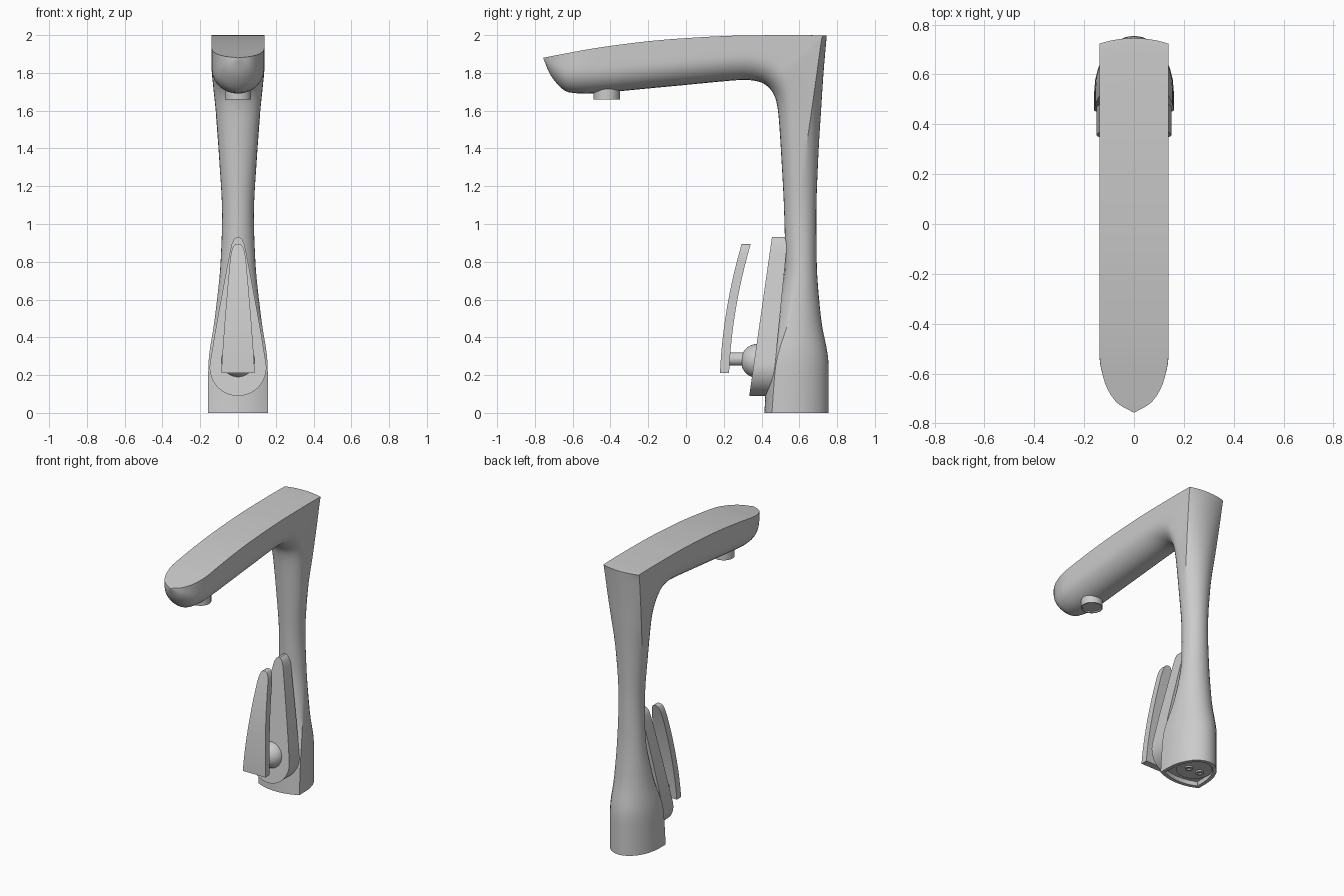
import bpy, bmesh, math
from mathutils import Vector

if "Cube" in bpy.data.objects:
    bpy.data.objects.remove(bpy.data.objects["Cube"])


def loft(name, rings, hollow_base=False):
    """Skin closed rings of equal length and cap both ends."""
    bm = bmesh.new()
    vs = [[bm.verts.new(p) for p in r] for r in rings]
    n = len(rings[0])
    for a, b in zip(vs, vs[1:]):
        for i in range(n):
            j = (i + 1) % n
            bm.faces.new((a[i], a[j], b[j], b[i]))
    base = bm.faces.new(vs[0])
    bm.faces.new(vs[-1])
    bmesh.ops.recalc_face_normals(bm, faces=bm.faces)
    if hollow_base:
        bmesh.ops.inset_region(bm, faces=[base], thickness=0.025)
        bmesh.ops.inset_region(bm, faces=[base], thickness=0.002, depth=-0.03)
    me = bpy.data.meshes.new(name)
    bm.to_mesh(me)
    bm.free()
    ob = bpy.data.objects.new(name, me)
    bpy.context.collection.objects.link(ob)
    return ob


def lathe(name, origin, axis, profile, n=40):
    """Turned part: profile of (radius, distance along axis)."""
    o, ax = Vector(origin), Vector(axis)
    u = Vector((1, 0, 0))
    v = ax.cross(u)
    return loft(name, [[o + ax * d + (u * math.cos(t) + v * math.sin(t)) * r
                        for t in (2 * math.pi * i / n for i in range(n))]
                       for r, d in profile])


def slab(name, rows, front, back):
    """Upright plate from (z, half width) rows."""
    return loft(name, [[(-w, front(z), z), (w, front(z), z),
                        (w, back(z), z), (-w, back(z), z)] for z, w in rows])


def smooth_keys(keys, sub):
    """Monotone cubic interpolation of key rows (keeps corners sharp)."""
    def slope(c, k):
        if k == 0 or k == len(keys) - 1:
            k0 = max(k - 1, 0)
            return keys[k0 + 1][c] - keys[k0][c]
        p, q = keys[k][c] - keys[k - 1][c], keys[k + 1][c] - keys[k][c]
        return 2 * p * q / (p + q) if p * q > 0 else 0
    out = []
    for k in range(len(keys) - 1):
        for s in range(sub):
            t = s / sub
            h = (2*t**3 - 3*t*t + 1, t**3 - 2*t*t + t, 3*t*t - 2*t**3, t**3 - t*t)
            out.append([h[0] * keys[k][c] + h[1] * slope(c, k)
                        + h[2] * keys[k + 1][c] + h[3] * slope(c, k + 1)
                        for c in range(len(keys[0]))])
    return out + [list(keys[-1])]


def section(oy, oz, iy, iz, w, a, to, b, ti, n=7):
    """Cross-section from the outer edge (back/top) to the inner edge (front/underside)."""
    O, I = Vector((0, oy, oz)), Vector((0, iy, iz))
    d = (I - O).normalized()

    def arc(start, direction, depth, ang):
        ang = math.radians(ang)
        return [start + direction * depth * (1 - math.cos(ang * k / n)) / (1 - math.cos(ang))
                + Vector((w * math.sin(ang * k / n) / math.sin(ang), 0, 0))
                for k in range(n + 1)]
    outer = arc(O, Vector((0, -1, 0)), a, to)
    inner = arc(I, -d, b, ti)[::-1]
    half = outer + [outer[-1].lerp(inner[0], f) for f in (1 / 3, 2 / 3)] + inner
    return half + [Vector((-p.x, p.y, p.z)) for p in half[-2:0:-1]]


# Column and spout: outer y z, inner y z, half width, outer depth/angle, inner depth/angle
keys = [
    (.755, 0, .415, 0, .16, .23, 90, .04, 35),
    (.755, .25, .43, .25, .157, .22, 90, .045, 40),
    (.715, .5, .475, .5, .123, .14, 90, .07, 65),
    (.692, .8, .525, .8, .092, .084, 90, .082, 90),
    (.69, 1.05, .52, 1.05, .084, .085, 90, .083, 90),
    (.70, 1.35, .505, 1.35, .10, .07, 70, .085, 90),
    (.715, 1.6, .487, 1.6, .118, .05, 50, .09, 90),
    (.728, 1.8, .472, 1.67, .13, .035, 38, .10, 90),
    (.745, 1.997, .43, 1.73, .139, .022, 28, .12, 90),
    (.55, 2.0, .38, 1.755, .139, 0, 28, .13, 90),
    (.3, 1.998, .3, 1.763, .139, 0, 28, .13, 90),
    (-.1, 1.977, -.1, 1.727, .139, 0, 28, .13, 90),
    (-.5, 1.928, -.52, 1.69, .139, 0, 28, .13, 90),
    (-.62, 1.906, -.62, 1.697, .122, 0, 28, .12, 90),
    (-.715, 1.888, -.715, 1.785, .07, 0, 28, .07, 90),
    (-.755, 1.88, -.755, 1.876, .004, 0, 28, .002, 90),
]
loft("faucet_body", [section(*k) for k in smooth_keys(keys, 5)], hollow_base=True)

# Teardrop backing plate for the handle
rows = [(.24 - .15 * math.cos(t), max(.15 * math.sin(t), .008))
        for t in (math.radians(100) * i / 16 for i in range(17))]
rows += [(.4, .126), (.52, .105), (.73, .066), (.86, .041), (.895, .033), (.918, .022), (.93, .008)]
slab("handle_plate", rows, lambda z: .335 + (z - .09) * .143, lambda z: .455 + (z - .09) * .1)

# Curved lever
def lever_front(z):
    t = (z - .21) / .685
    return .18 + .03 * t + .085 * t * t

rows = [(.21 + .6 * i / 14, .088 - .046 * (i / 14) ** 1.2) for i in range(15)]
rows += [(.85, .036), (.875, .029), (.89, .019), (.895, .008)]
slab("lever", rows, lever_front, lambda z: lever_front(z) + .048)

# Stem and domed pivot
lathe("lever_stem", (0, .2, .285), (0, 1, 0), [(.035, 0), (.035, .13)])
dome = [(.09 * math.sin(t), .09 - .09 * math.cos(t))
        for t in (math.radians(22 + 78 * i / 12) for i in range(13))]
lathe("pivot_dome", (0, .29, .275), (0, 1, 0), dome)

# Aerator under the spout
lathe("aerator", (0, -.42, 1.66), (0, 0, 1), [(.06, .008), (.062, 0), (.07, 0), (.07, .07)])

# Underside disc and hose connectors
lathe("base_disc", (0, .6, .012), (0, 0, 1), [(.115, 0), (.115, .03)])
for side, x in (("left", -.045), ("right", .045)):
    lathe("hose_connector_" + side, (x, .6, .002), (0, 0, 1),
          [(.012, .008), (.014, 0), (.026, 0), (.026, .02)], 24)

# Smooth shading with sharp edges kept
for ob in list(bpy.context.collection.objects):
    bpy.ops.object.select_all(action='DESELECT')
    ob.select_set(True)
    bpy.context.view_layer.objects.active = ob
    bpy.ops.object.shade_smooth_by_angle(angle=math.radians(30))
